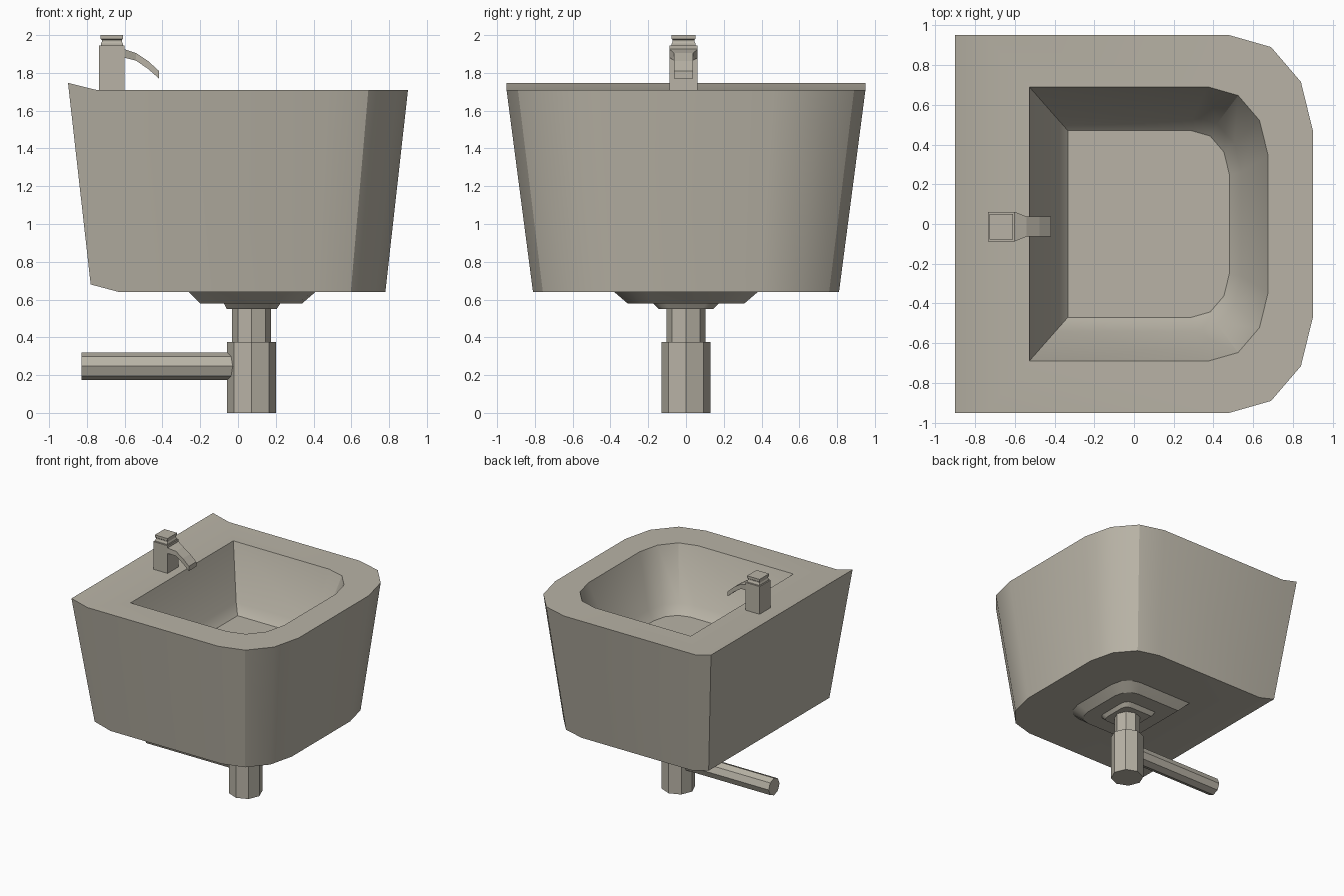
import bpy, bmesh, math
from mathutils import Matrix, Vector

if "Cube" in bpy.data.objects:
    bpy.data.objects.remove(bpy.data.objects["Cube"])

ceramic = bpy.data.materials.new("warm_grey")
ceramic.diffuse_color = (0.48, 0.45, 0.38, 1)
ceramic.use_nodes = True
ceramic.node_tree.nodes["Principled BSDF"].inputs["Base Color"].default_value = ceramic.diffuse_color


def finish(name, bm, smooth=None):
    bmesh.ops.recalc_face_normals(bm, faces=bm.faces)
    me = bpy.data.meshes.new(name)
    bm.to_mesh(me)
    bm.free()
    me.materials.append(ceramic)
    ob = bpy.data.objects.new(name, me)
    bpy.context.collection.objects.link(ob)
    if smooth:
        bpy.ops.object.select_all(action='DESELECT')
        ob.select_set(True)
        bpy.context.view_layer.objects.active = ob
        bpy.ops.object.shade_smooth_by_angle(angle=math.radians(smooth))
    return ob


def bridge(bm, a, b, closed=True):
    n = len(a)
    for i in range(n if closed else n - 1):
        j = (i + 1) % n
        bm.faces.new((a[i], a[j], b[j], b[i]))


def loft(name, rings, smooth=None):
    bm = bmesh.new()
    vs = [[bm.verts.new(p) for p in r] for r in rings]
    for a, b in zip(vs, vs[1:]):
        bridge(bm, a, b)
    bm.faces.new(vs[0])
    bm.faces.new(vs[-1])
    return finish(name, bm, smooth)


# D-shaped outline: square at the back (-x), faceted round corners at the front (+x)
def outline(x0, x1, hy, s, z):
    half = [(x0, hy), (x1 - .42 * s, hy), (x1 - .21 * s, hy - .06 * s),
            (x1 - .06 * s, hy - .235 * s), (x1, hy - .48 * s)]
    return [(x, y, z) for x, y in half] + [(x, -y, z) for x, y in reversed(half)]


# basin: collar steps below, outer wall, rim and bowl in one shell
bm = bmesh.new()
specs = [(-.06, .205, .145, .12, .55), (-.075, .225, .175, .14, .58),
         (-.20, .34, .31, .30, .58), (-.26, .41, .38, .36, .64),
         (-.63, .78, .81, .87, .64), (-.75, .90, .95, 1.0, 1.71),
         (-.527, .675, .69, .72, 1.71), (-.395, .54, .54, .58, 1.28),
         (-.333, .48, .47, .46, 1.21)]
R = [[bm.verts.new(p) for p in outline(*s)] for s in specs]
for i in range(len(R) - 1):
    bridge(bm, R[i], R[i + 1], closed=(i != 4))
bm.faces.new(R[0])
bm.faces.new(R[-1])
# raised back edge of the basin
lo, hi = R[4], R[5]
bl, br = [bm.verts.new((-.78, y, .68)) for y in (.81, -.81)]
tl, tr = [bm.verts.new((-.90, y, 1.747)) for y in (.95, -.95)]
for f in ((bl, br, tr, tl), (lo[0], lo[-1], br, bl), (hi[0], hi[-1], tr, tl),
          (lo[0], bl, tl, hi[0]), (lo[-1], br, tr, hi[-1])):
    bm.faces.new(f)
finish("basin", bm, 30)


# eight-sided pipes
def pipe(name, a, b, r):
    a, b = Vector(a), Vector(b)
    bm = bmesh.new()
    rot = (b - a).to_track_quat('Z', 'Y').to_matrix().to_4x4()
    bmesh.ops.create_cone(bm, cap_ends=True, segments=8, radius1=r, radius2=r,
                          depth=(b - a).length,
                          matrix=Matrix.Translation((a + b) / 2) @ rot)
    finish(name, bm)


pipe("drain_pipe", (.072, 0, .37), (.072, 0, .56), .103)
pipe("drain_trap", (.072, 0, 0), (.072, 0, .375), .13)
pipe("waste_pipe", (-.828, 0, .247), (.05, 0, .247), .073)

# tap body with stepped square knob
CX, CY = -.668, -.013


def square(hx, hy, z):
    return [(CX + sx * hx, CY + sy * hy, z)
            for sx, sy in ((-1, -1), (1, -1), (1, 1), (-1, 1))]


loft("tap_body", [square(.067, .074, 1.69), square(.067, .074, 1.945)])
loft("tap_knob", [square(.058, .063, 1.94), square(.058, .063, 1.955),
                  square(.053, .058, 1.965), square(.053, .058, 1.975),
                  square(.059, .064, 1.98), square(.059, .064, 2.0)])

# curved spout: x, underside z, top z, half width
path = [(-.61, 1.88, 1.93, .074), (-.60, 1.88, 1.925, .074),
        (-.54, 1.865, 1.905, .05), (-.475, 1.82, 1.862, .05),
        (-.418, 1.77, 1.81, .05)]
loft("tap_spout", [[(x, CY - w, a), (x, CY + w, a), (x, CY + w, b), (x, CY - w, b)]
                   for x, a, b, w in path])
